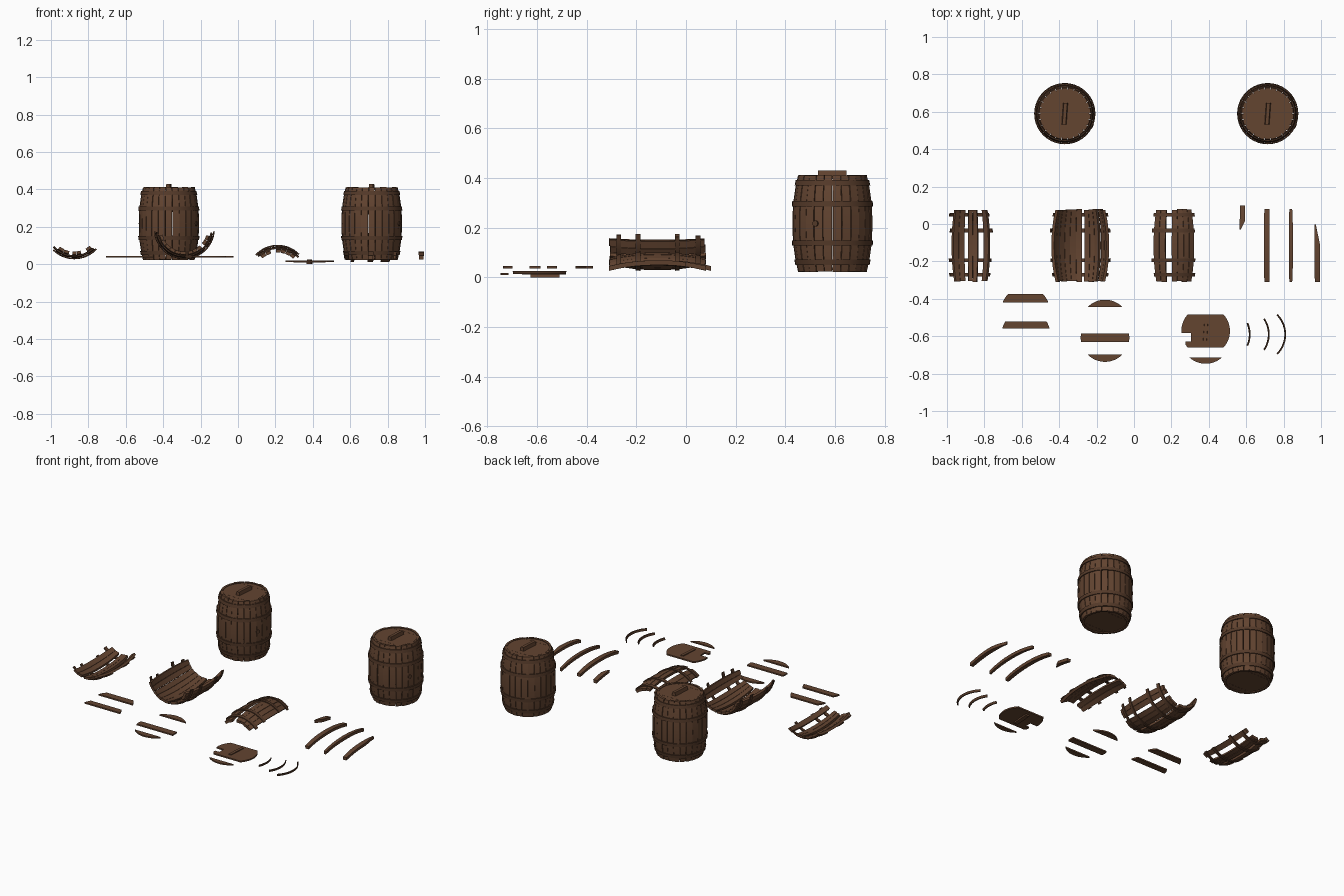
import bpy, bmesh, math, random
from math import sin, cos, radians, pi
from mathutils import Vector

if "Cube" in bpy.data.objects:
    bpy.data.objects.remove(bpy.data.objects["Cube"])
random.seed(4)

LENGTH = 0.39      # stave length
HEAD_R = 0.13      # radius of the barrel heads
HOOPS = (0.1, 0.3, 0.705, 0.92)


def material(name, colour):
    m = bpy.data.materials.new(name)
    m.use_nodes = True
    m.diffuse_color = colour
    m.node_tree.nodes["Principled BSDF"].inputs["Base Color"].default_value = colour
    return m


wood = material("brown wood", (0.125, 0.058, 0.03, 1))
band = material("dark brown band", (0.09, 0.042, 0.022, 1))


def finish(bm, name, mat):
    bmesh.ops.remove_doubles(bm, verts=bm.verts, dist=0.00005)
    bmesh.ops.recalc_face_normals(bm, faces=bm.faces)
    mesh = bpy.data.meshes.new(name)
    bm.to_mesh(mesh)
    bm.free()
    mesh.materials.append(mat)
    obj = bpy.data.objects.new(name, mesh)
    bpy.context.collection.objects.link(obj)
    return obj


def bulge(t):
    return 0.161 - 0.023 * abs(2 * t - 1) ** 2.2


# Placements turn radius, angle and position along the barrel into a point
def upright(cx, cy, z0):
    return lambda r, a, t: Vector((cx + r * cos(a), cy + r * sin(a), z0 + LENGTH * t))


def lying(cx, cz, side, y0=-0.31):
    return lambda r, a, t: Vector((cx + r * sin(a), y0 + LENGTH * t, cz - side * r * cos(a)))


def shell(bm, place, a0, a1, t0, t1, inner, outer, na=1, nt=8, tips=(1, 1)):
    """Curved slab on the barrel surface; tips narrow its two ends."""
    def grid(offset):
        rows = []
        for j in range(nt + 1):
            f = j / nt
            t = t0 + (t1 - t0) * f
            low, high = max(0, 1 - f / 0.35), max(0, 1 - (1 - f) / 0.35)
            w = 1 - low * (1 - tips[0]) - high * (1 - tips[1])
            rows.append([bm.verts.new(place(bulge(t) + offset, a0 + (a1 - a0) * w * i / na, t))
                         for i in range(na + 1)])
        return rows
    A, B = grid(inner), grid(outer)
    for j in range(nt):
        for i in range(na):
            for G in (A, B):
                bm.faces.new((G[j][i], G[j][i + 1], G[j + 1][i + 1], G[j + 1][i]))
        for i in (0, na):
            bm.faces.new((A[j][i], A[j + 1][i], B[j + 1][i], B[j][i]))
    for i in range(na):
        for j in (0, nt):
            bm.faces.new((A[j][i], A[j][i + 1], B[j][i + 1], B[j][i]))


def board(bm, cx, cy, z0, z1, lo, hi, xmin=-1.0):
    """Slice of a round barrel head between two chords."""
    n = 14
    pts = []
    for k in range(n + 1):
        y = lo + (hi - lo) * (1 - cos(pi * k / n)) / 2
        pts.append((math.sqrt(max(0, HEAD_R ** 2 - y * y)), y))
    ring = pts + [(max(-x, xmin), y) for x, y in reversed(pts)]
    clean = [p for i, p in enumerate(ring)
             if math.dist(p, ring[i - 1]) > 0.0001]
    bottom = bm.faces.new([bm.verts.new((cx + x, cy + y, z0)) for x, y in clean])
    top = bmesh.ops.extrude_face_region(bm, geom=[bottom])["geom"]
    bmesh.ops.translate(bm, vec=(0, 0, z1 - z0),
                        verts=[v for v in top if isinstance(v, bmesh.types.BMVert)])


def handle(name, cx, cy, z0, z1):
    """Slightly bent bar across a head."""
    bm = bmesh.new()
    bmesh.ops.create_cube(bm, size=1)
    bmesh.ops.subdivide_edges(bm, cuts=2, edges=[e for e in bm.edges if abs(
        e.verts[0].co.y - e.verts[1].co.y) > 0.5])
    for v in bm.verts:
        x, y, z = v.co
        width = 0.026 if z < 0 else 0.018
        v.co = (cx + x * width + 0.008 * y, cy + y * 0.115,
                (z0 + z1) / 2 + z * (z1 - z0))
    finish(bm, name, wood)


def barrel(label, cx, cy):
    place = upright(cx, cy, 0.022)
    bm = bmesh.new()
    count = 26
    for k in range(count):
        a, step, j = 2 * pi * k / count, 2 * pi / count, random.uniform(-0.0015, 0.0015)
        shell(bm, place, a + 0.008, a + step - 0.008, random.uniform(0, 0.006),
              1 - random.uniform(0, 0.006), -0.015, j)
    finish(bm, label + "_staves", wood)

    bm = bmesh.new()
    for t in HOOPS:
        shell(bm, place, 0, 2 * pi, t - 0.027, t + 0.027, -0.002, 0.005, 40, 1)
    finish(bm, label + "_hoops", band)

    # Heads: one broad panel with a narrow segment on either side
    bm = bmesh.new()
    for z in (0.03, 0.397):
        for lo, hi in ((-HEAD_R, -0.09), (-0.089, 0.089), (0.09, HEAD_R)):
            board(bm, cx, cy, z, z + 0.01, lo, hi)
    finish(bm, label + "_heads", wood)
    handle(label + "_handle", cx, cy, 0.405, 0.43)

    # Bung on the side
    a = radians(-25)
    bpy.ops.mesh.primitive_cylinder_add(vertices=12, radius=0.012, depth=0.02, location=place(
        0.156, a, 0.5), rotation=(0, pi / 2, a))
    bung = bpy.context.object
    bung.name = label + "_bung"
    bung.data.materials.append(band)


barrel("left_barrel", 0.715, 0.59)
barrel("right_barrel", -0.37, 0.59)


# Broken barrel walls: groups of staves (start, end, count) held by hoops
def wreck(label, cx, cz, side, groups, reach):
    place = lying(cx, cz, side)
    bm = bmesh.new()
    for start, end, count in groups:
        step = (end - start) / count
        for k in range(count):
            a = radians(start + step * k)
            shell(bm, place, a + 0.006, a + radians(step) - 0.006, random.uniform(0, 0.015),
                  1 - random.uniform(0, 0.015), -0.016, random.uniform(-0.001, 0.001))
    finish(bm, label + "_staves", wood)
    bm = bmesh.new()
    for t in HOOPS:
        a0, a1 = (radians(reach - random.uniform(0, 7)) for _ in range(2))
        shell(bm, place, -a0, a1, t - 0.025, t + 0.025, -0.002, 0.005, 16, 1)
    finish(bm, label + "_hoops", band)


wreck("small_wreck", -0.875, 0.19, 1, ((-39, -12, 2), (-5, 16, 2), (29, 42, 1)), 49)
wreck("large_wreck", -0.287, 0.19, 1, ((-75, 4, 6), (9, 43, 3), (50, 74, 2)), 85)
wreck("arched_wreck", 0.212, -0.06, -1, ((-42, -16, 2), (-4, 43, 4)), 49)

# Loose staves: x, start, end, tip widths, shift along y
for name, x, t0, t1, tips, y0 in (
        ("short_stave", 0.58, 0.67, 1, (0.15, 1), -0.29),
        ("long_stave", 0.71, 0, 1, (1, 1), -0.31),
        ("second_long_stave", 0.84, 0, 1, (0.8, 0.8), -0.31),
        ("split_stave", 0.98, 0, 0.79, (1, 0.2), -0.31)):
    bm = bmesh.new()
    half = 0.07 if name == "second_long_stave" else 0.095
    shell(bm, lying(x, -0.093, -1, y0), -half, half, t0, t1, -0.018, 0.001, tips=tips)
    finish(bm, name, wood)

# Loose pieces of barrel heads
for name, x, y, lo, hi in (
        ("upper_plank", -0.58, -0.465, 0.045, 0.09),
        ("lower_plank", -0.578, -0.59, 0.03, 0.07),
        ("middle_plank", -0.155, -0.608, -0.022, 0.022),
        ("back_segment", -0.155, -0.535, 0.09, HEAD_R),
        ("front_segment", -0.155, -0.607, -HEAD_R, -0.092)):
    bm = bmesh.new()
    board(bm, x, y, 0.036, 0.045, lo, hi)
    finish(bm, name, wood)

# Broken lid with a notch, its handle and its loose segment
bm = bmesh.new()
for lo, hi, xmin in ((-0.01, 0.088, -1), (-0.055, -0.01, -0.078), (-0.088, -0.055, -0.108)):
    board(bm, 0.383, -0.572, 0.011, 0.02, lo, hi, xmin)
finish(bm, "broken_lid", wood)
handle("broken_lid_handle", 0.383, -0.568, 0, 0.025)
bm = bmesh.new()
board(bm, 0.383, -0.617, 0.01, 0.018, -HEAD_R, -0.098)
finish(bm, "lid_segment", wood)

# Hoop fragments lying flat
for name, x, spread in (("short_hoop_piece", 0.62, 24), ("middle_hoop_piece", 0.722, 34),
                        ("long_hoop_piece", 0.81, 45)):
    bm = bmesh.new()
    a = radians(spread)
    shell(bm, upright(x - 0.15, -0.59, 0.013), -a, a, 0, 0.035, 0.006, 0.012, 14, 1)
    finish(bm, name, band)

# Soften the bends but keep the board edges sharp
bpy.ops.object.select_all(action="DESELECT")
for obj in bpy.context.scene.objects:
    if obj.type == "MESH" and obj.data.materials:
        obj.select_set(True)
        bpy.context.view_layer.objects.active = obj
bpy.ops.object.shade_smooth_by_angle(angle=radians(30))
